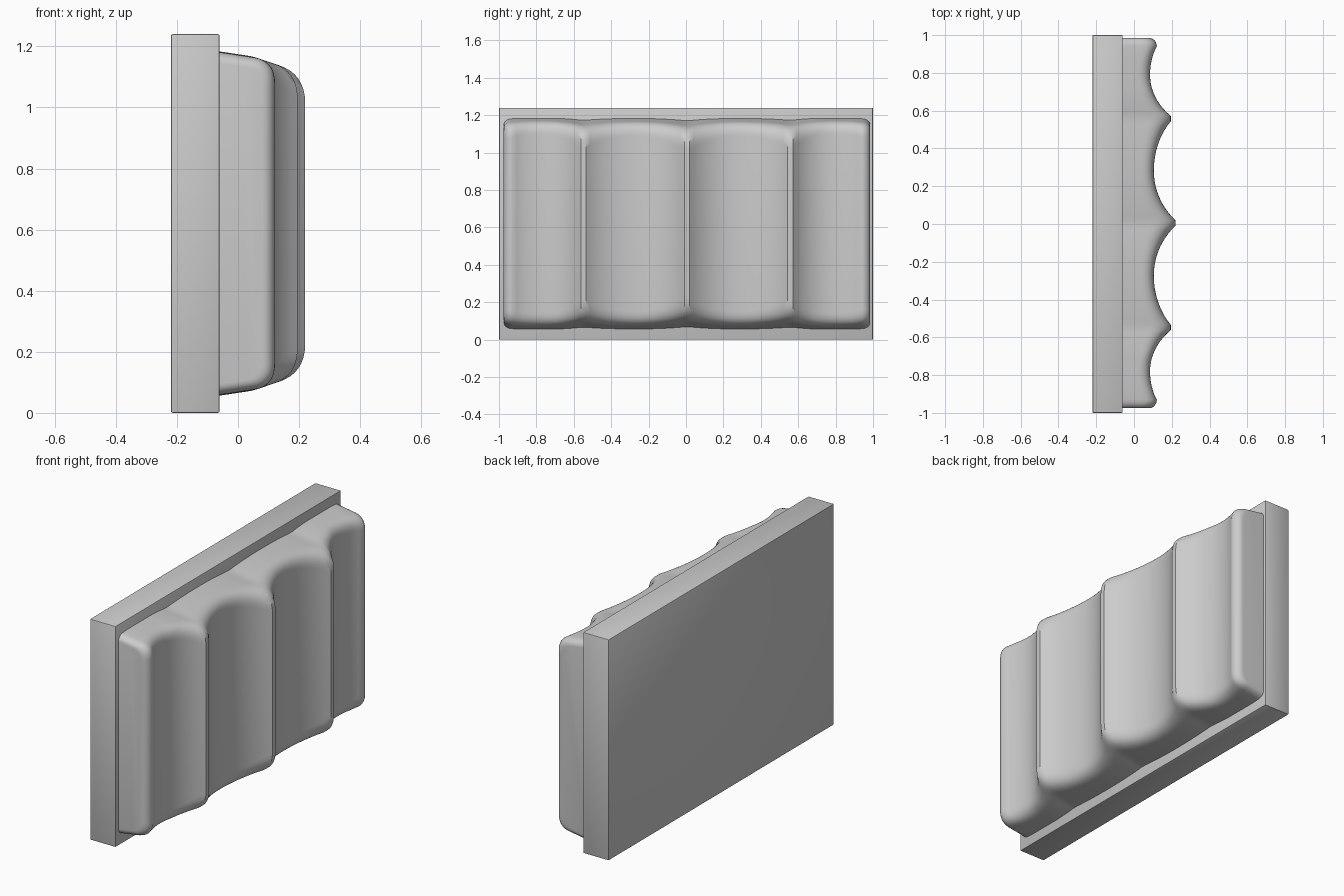
import bpy, bmesh, math

cube = bpy.data.objects.get("Cube")
if cube:
    bpy.data.objects.remove(cube, do_unlink=True)

grey = bpy.data.materials.new("plain_grey")
grey.use_nodes = True
COLOUR = (0.6, 0.6, 0.6, 1.0)
grey.diffuse_color = COLOUR
grey.node_tree.nodes["Principled BSDF"].inputs["Base Color"].default_value = COLOUR

HEIGHT, BACK, SEAM = 1.24, -0.22, -0.06
MID = HEIGHT / 2


def finish(name, bm, angle):
    bmesh.ops.recalc_face_normals(bm, faces=bm.faces)
    mesh = bpy.data.meshes.new(name)
    bm.to_mesh(mesh)
    bm.free()
    mesh.materials.append(grey)
    obj = bpy.data.objects.new(name, mesh)
    bpy.context.collection.objects.link(obj)
    bpy.ops.object.select_all(action="DESELECT")
    obj.select_set(True)
    bpy.context.view_layer.objects.active = obj
    bpy.ops.object.shade_smooth_by_angle(angle=math.radians(angle))
    return obj


# Flat backing slab with slightly eased edges
bm = bmesh.new()
bmesh.ops.create_cube(bm, size=1)
bmesh.ops.scale(bm, vec=(SEAM - BACK, 2, HEIGHT), verts=bm.verts)
bmesh.ops.translate(bm, vec=((SEAM + BACK) / 2, 0, MID), verts=bm.verts)
bmesh.ops.bevel(bm, geom=bm.edges[:], offset=0.006, segments=2,
                profile=0.5, affect="EDGES")
finish("backing_slab", bm, 30)


# Scalloped front: half outline from the centre ridge to the end
def arc(t, k=0.72):
    return (1 - math.sqrt(1 - (k * t) ** 2)) / (1 - math.sqrt(1 - k * k))


def flank(start, end, peak, floor, steps=12):
    """Depth stations from a ridge edge to a valley floor."""
    return [(start + (end - start) * i / steps,
             floor + (peak - floor) * arc(1 - i / steps)) for i in range(steps + 1)]


half = flank(0.014, 0.277, 0.22, 0.105)
half += flank(0.539, 0.277, 0.195, 0.105)[-2::-1]
half += flank(0.567, 0.785, 0.195, 0.085)
half += flank(0.935, 0.785, 0.121, 0.085, 6)[-2::-1]
stations = [(y, d, 0.0) for y, d in half]
# Rounded end edge, drawn in at top and bottom too
for i in range(1, 7):
    a = math.pi / 2 * i / 6
    stations.append((0.935 + 0.045 * math.sin(a), 0.08 + 0.041 * math.cos(a),
                     0.038 * (1 - math.cos(a))))
stations = [(-y, d, s) for y, d, s in reversed(stations)] + stations


def section(depth, inset):
    """Half section in x and height: drafted top, then a fillet to the face."""
    rise = max(0, depth - 0.1)
    top = MID - 0.055 - inset - 0.1 * rise
    run = min(0.065 + 0.6 * rise, depth - SEAM)
    drop = 0.055 + 0.5 * rise
    slope = 0.17
    x0 = depth - run
    z0 = top - slope * (x0 - SEAM)
    corner = (depth, z0 - slope * run * 0.6)
    low = (depth, z0 - drop - 0.02)
    pts = [(SEAM - 0.01, top)]
    for i in range(11):
        t = i / 10
        w = ((1 - t) ** 2, 2 * t * (1 - t), t * t)
        pts.append((w[0] * x0 + w[1] * corner[0] + w[2] * low[0],
                    w[0] * z0 + w[1] * corner[1] + w[2] * low[1]))
    return pts


bm = bmesh.new()
rings = []
for y, depth, inset in stations:
    pts = section(depth, inset)
    ring = [(x, MID + z) for x, z in pts] + [(x, MID - z) for x, z in reversed(pts)]
    rings.append([bm.verts.new((x, y + 0.005, z)) for x, z in ring])
for a, b in zip(rings, rings[1:]):
    for i in range(len(a)):
        j = (i + 1) % len(a)
        bm.faces.new((a[i], a[j], b[j], b[i]))
bm.faces.new(rings[0])
bm.faces.new(rings[-1])
finish("scalloped_front", bm, 35)
